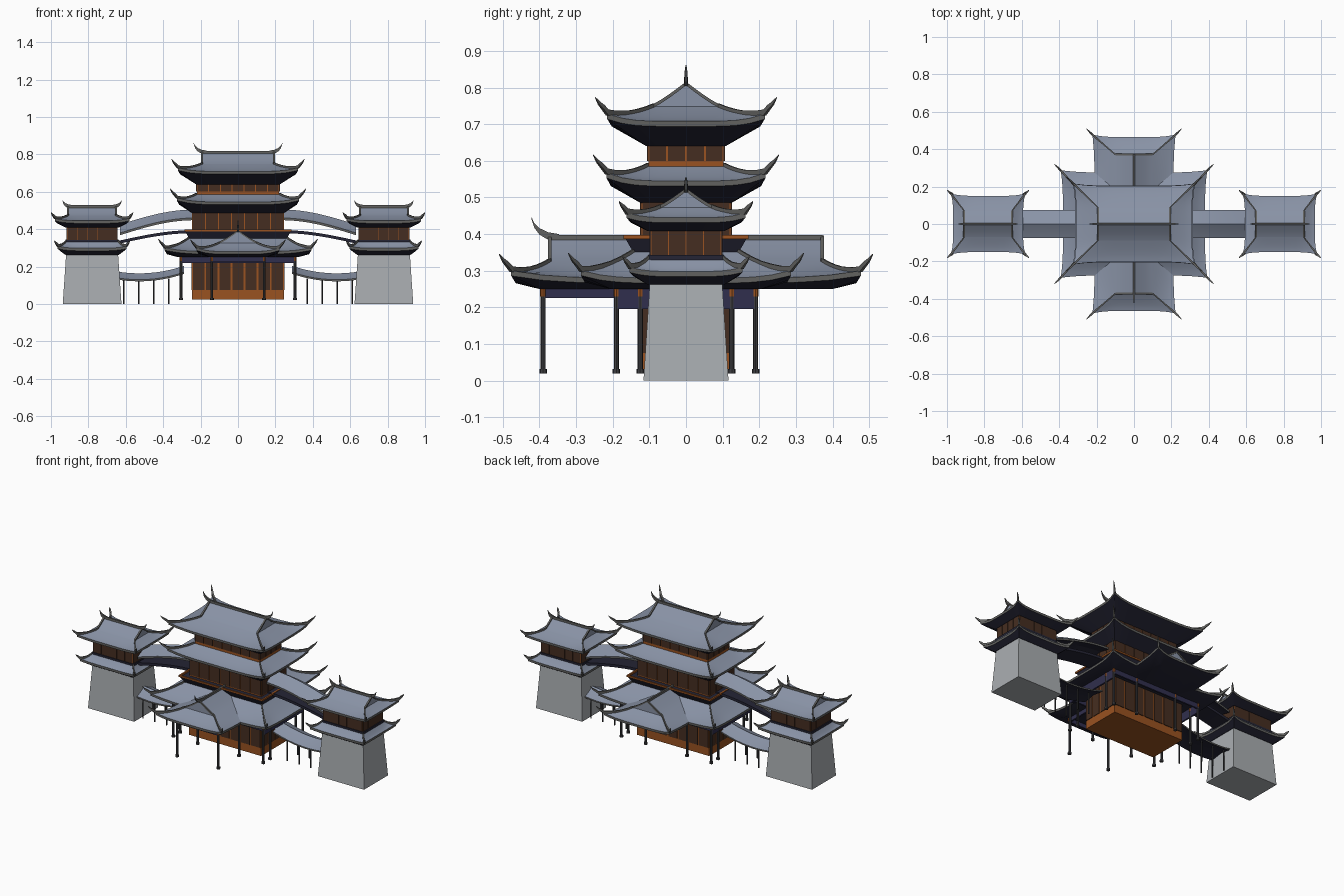
import bpy, math
import bmesh
from mathutils import Vector

if "Cube" in bpy.data.objects:
    bpy.data.objects.remove(bpy.data.objects["Cube"])

def material(name, r, g, b):
    m = bpy.data.materials.new(name)
    m.diffuse_color = (r, g, b, 1)
    m.use_nodes = True
    m.node_tree.nodes["Principled BSDF"].inputs["Base Color"].default_value = m.diffuse_color
    return m

ROOF = material("slate blue tile", 0.25, 0.29, 0.38)
TRIM = material("grey ridge", 0.12, 0.12, 0.115)
SOFFIT = material("dark navy timber", 0.018, 0.018, 0.035)
ORANGE = material("orange timber", 0.32, 0.085, 0.015)
BROWN = material("dark brown lattice", 0.06, 0.027, 0.015)
STONE = material("pale stone", 0.40, 0.42, 0.44)
POST = material("charcoal post", 0.05, 0.05, 0.055)
BEAM = material("indigo beam", 0.03, 0.028, 0.075)
smooth = []

def mesh(name, verts, faces, mats, idx=None, soft=False):
    me = bpy.data.meshes.new(name)
    me.from_pydata([tuple(v) for v in verts], [], faces)
    for m in mats:
        me.materials.append(m)
    if idx:
        for p, i in zip(me.polygons, idx):
            p.material_index = i
    bm = bmesh.new()
    bm.from_mesh(me)
    bmesh.ops.recalc_face_normals(bm, faces=bm.faces)
    bm.to_mesh(me)
    bm.free()
    ob = bpy.data.objects.new(name, me)
    bpy.context.collection.objects.link(ob)
    if soft:
        smooth.append(ob)
    return ob

def frustum(name, cx, cy, z0, z1, bx, by, tx, ty, mat):
    s = [(-1, -1), (1, -1), (1, 1), (-1, 1)]
    v = [(cx + a * bx, cy + b * by, z0) for a, b in s] + [(cx + a * tx, cy + b * ty, z1) for a, b in s]
    f = [(3, 2, 1, 0), (4, 5, 6, 7)] + [(i, (i + 1) % 4, (i + 1) % 4 + 4, i + 4) for i in range(4)]
    return mesh(name, v, f, [mat])

def box(name, cx, cy, z0, z1, hx, hy, mat):
    return frustum(name, cx, cy, z0, z1, hx, hy, hx, hy, mat)

def bar(name, path, w, h, mat, taper=None):
    # rectangular rib swept along a path lying in one vertical plane
    path = [Vector(p) for p in path]
    d = path[-1] - path[0]
    s = Vector((-d.y, d.x, 0)).normalized()
    v, f = [], []
    for i, p in enumerate(path):
        k = taper[i] if taper else 1
        q = p + Vector((0, 0, h * (1 - k) / 2))
        for a, b in ((-1, 0), (1, 0), (1, 1), (-1, 1)):
            v.append(q + s * a * w * k / 2 + Vector((0, 0, b * h * k)))
    n = len(path)
    for i in range(n - 1):
        f += [(4*i + j, 4*i + (j+1) % 4, 4*i + 4 + (j+1) % 4, 4*i + 4 + j) for j in range(4)]
    f += [(3, 2, 1, 0), tuple(4 * n - 4 + j for j in range(4))]
    return mesh(name, v, f, [mat])

def post(name, x, y, z0, z1, r, foot=True):
    def prism(nm, a, b, rad, mat):
        c = [(x + rad * math.cos(t * math.pi / 4), y + rad * math.sin(t * math.pi / 4)) for t in range(8)]
        v = [(p, q, a) for p, q in c] + [(p, q, b) for p, q in c]
        f = [(i, (i+1) % 8, (i+1) % 8 + 8, i + 8) for i in range(8)] + [tuple(range(7, -1, -1)), tuple(range(8, 16))]
        mesh(nm, v, f, [mat])
    prism(name, z0, z1, r, POST)
    if foot:
        prism(name + "_foot", z0, z0 + 0.012, r * 1.5, POST)
        prism(name + "_bracket", z1 - 0.035, z1, r * 1.15, ORANGE)

def roof(name, cx, ex, ey, z0, ix, iy, z1, sx, sy, zs, tip, zr=None, turned=False, horns=(-1, 1), rise=0.045):
    # curved hipped skirt; with zr it also gets a gabled top
    T = (lambda x, y, z: (-y, x, z)) if turned else (lambda x, y, z: (cx + x, y, z))
    N, M, th = 12, 6, 0.014
    def P(a, b, v, dz=0):
        k = max(0, abs(a * b)) ** 5 * (1 - v) ** 2
        hx, hy = ex + (ix - ex) * v + 0.012 * k, ey + (iy - ey) * v + 0.012 * k
        return T(a * hx, b * hy, z0 + (z1 - z0) * v ** 1.3 + tip * 0.4 * k + dz)
    ring = []
    for i in range(N):
        u = -1 + 2 * i / N
        ring.append((u, -1))
    ring += [(1, b) for b in [-1 + 2 * i / N for i in range(N)]]
    ring += [(-a, 1) for a in [-1 + 2 * i / N for i in range(N)]]
    ring += [(-1, -b) for b in [-1 + 2 * i / N for i in range(N)]]
    R = len(ring)
    rows = [[T(a * sx, b * sy, zs) for a, b in ring], [P(a, b, 0, -th) for a, b in ring]]
    rows += [[P(a, b, j / M) for a, b in ring] for j in range(M + 1)]
    f, idx = [], []
    for r in range(len(rows) - 1):
        for i in range(R):
            j = (i + 1) % R
            f.append((r * R + i, r * R + j, r * R + R + j, r * R + R + i))
            idx.append((2, 1)[r] if r < 2 else 0)
    f.append(tuple(range(R)))
    idx.append(2)
    mesh(name, [p for r in rows for p in r], f, [ROOF, TRIM, SOFFIT], idx, True)
    # hip ribs ending in upturned horns
    for a in (-1, 1):
        for b in (-1, 1):
            path = [P(a, b, 1 - j / 6, -0.003) for j in range(7)]
            for o, l in ((0.35, 0.62), (0.7, 0.85), (1, 1.15)):
                path.append(T(a * (ex + 0.012 + tip * 0.65 * o), b * (ey + 0.012 + tip * 0.65 * o), z0 + tip * l))
            bar(name + "_hip", path, 0.010, 0.014, TRIM, [0.7] * 4 + [0.9, 1, 1.15, 1, 0.7, 0.2])
    if zr is None:
        return
    S = [-1 + i / 5 for i in range(11)]
    prof = [(iy * s, z1 + (zr - z1) * (1 - abs(s)) ** 1.15) for s in S]
    v = [T(-ix, y, z) for y, z in prof] + [T(ix, y, z) for y, z in prof]
    f = [(i, i + 1, i + 12, i + 11) for i in range(10)] + [tuple(range(11)), tuple(range(21, 10, -1))]
    mesh(name + "_gable", v, f, [ROOF], None, True)
    for e in (-1, 1):
        for half in (prof[:6], prof[5:]):
            bar(name + "_verge", [T(e * ix, y, z - 0.002) for y, z in half], 0.010, 0.010, TRIM)
    bar(name + "_ridge", [T(-ix, 0, zr - 0.004), T(ix, 0, zr - 0.004)], 0.010, 0.014, TRIM)
    for e in horns:
        path = [T(e * (ix + d * rise), 0, zr - 0.006 + h * rise) for d, h in ((-0.5, 0), (0.1, 0.06), (0.55, 0.3), (0.85, 0.65), (1, 1.05))]
        bar(name + "_ridge_horn", path, 0.010, 0.020, TRIM, [0.8, 1, 0.9, 0.65, 0.25])

def storey(name, cx, hx, hy, z0, z1, sill, nx, ny, gap):
    # orange timber walls with dark lattice plates between posts
    box(name, cx, 0, z0, z1, hx, hy, ORANGE)
    for s in (-1, 1):
        for n, half, face in ((nx, hx, 0), (ny, hy, 1)):
            w = 2 * half / n
            for i in range(n):
                c = -half + w * (i + 0.5)
                if face == 0:
                    box(name + "_panel", cx + c, s * hy, z0 + sill, z1, w / 2 - gap, 0.004, BROWN)
                else:
                    box(name + "_panel", cx + s * hx, c, z0 + sill, z1, 0.004, w / 2 - gap, BROWN)

def sweep(name, prof, x0, x1, zf, mats, pick):
    # closed y-z profile swept along x, following height zf(t)
    n, K = 12, len(prof)
    v = [(x0 + (x1 - x0) * i / n, y, z + zf(i / n)) for i in range(n + 1) for y, z in prof]
    f, idx = [], []
    for i in range(n):
        for j in range(K):
            f.append((i * K + j, i * K + (j+1) % K, i * K + K + (j+1) % K, i * K + K + j))
            idx.append(pick(j))
    f += [tuple(range(K)), tuple(n * K + j for j in range(K))]
    mesh(name, v, f, mats, idx + [1, 1], True)

# central hall storeys
storey("ground_floor", 0, 0.245, 0.125, 0.025, 0.26, 0.05, 7, 4, 0.005)
storey("middle_floor", 0, 0.243, 0.122, 0.36, 0.50, 0.035, 7, 4, 0.003)
storey("top_floor", 0, 0.22, 0.103, 0.57, 0.66, 0.03, 7, 4, 0.003)
frustum("balcony", 0, 0, 0.335, 0.387, 0.255, 0.135, 0.28, 0.165, SOFFIT)
for s in (-1, 1):
    box("balcony_rail", 0, s * 0.165, 0.387, 0.397, 0.285, 0.005, ORANGE)
    box("balcony_rail", s * 0.28, 0, 0.387, 0.397, 0.005, 0.17, ORANGE)

# central hall roofs
roof("lower_roof", 0, 0.38, 0.275, 0.28, 0.25, 0.13, 0.36, 0.32, 0.205, 0.25, 0.052)
roof("porch_roof", 0, 0.465, 0.21, 0.28, 0.372, 0.10, 0.325, 0.40, 0.15, 0.25, 0.05, 0.388, True, (-1,), 0.05)
roof("middle_roof", 0, 0.315, 0.205, 0.545, 0.222, 0.105, 0.585, 0.245, 0.124, 0.485, 0.055)
roof("top_roof", 0, 0.31, 0.203, 0.708, 0.192, 0.088, 0.748, 0.225, 0.108, 0.64, 0.05, 0.808)

# columns and tie beams
for x in (-0.305, -0.14, 0.14, 0.305):
    for y in (-0.19, 0.19):
        post("hall_column", x, y, 0.02, 0.265, 0.007)
for s in (-1, 1):
    for y in (-0.125, 0.125):
        post("side_column", s * 0.305, y, 0.02, 0.265, 0.007)
    post("porch_column", s * 0.14, -0.39, 0.02, 0.265, 0.007)
    box("porch_beam", s * 0.14, -0.29, 0.225, 0.252, 0.005, 0.10, BEAM)
    box("side_beam", s * 0.305, 0, 0.195, 0.252, 0.005, 0.19, BEAM)
    box("long_beam", 0, s * 0.19, 0.22, 0.252, 0.305, 0.005, BEAM)
box("porch_front_beam", 0, -0.39, 0.225, 0.252, 0.14, 0.005, BEAM)

# side towers, bridges and galleries
for s in (-1, 1):
    c = s * 0.78
    frustum("tower_base", c, 0, 0, 0.28, 0.157, 0.116, 0.138, 0.098, STONE)
    roof("tower_lower_roof", c, 0.172, 0.142, 0.298, 0.138, 0.10, 0.335, 0.142, 0.105, 0.262, 0.028)
    storey("tower_room", c, 0.133, 0.095, 0.33, 0.43, 0.01, 5, 4, 0.001)
    box("tower_sill", c, 0, 0.328, 0.343, 0.142, 0.103, SOFFIT)
    roof("tower_top_roof", c, 0.187, 0.15, 0.445, 0.128, 0.07, 0.472, 0.142, 0.104, 0.408, 0.032, 0.518, False, (-1, 1), 0.03)

    cover = [(-0.075, 0), (-0.04, 0.018), (0, 0.045), (0.04, 0.018), (0.075, 0), (0.075, -0.012), (0, 0.005), (-0.075, -0.012)]
    under = lambda j: 0 if j < 4 else (2 if j in (4, 7) else 1)
    deck = [(-0.06, 0), (0.06, 0), (0.06, -0.016), (-0.06, -0.016)]
    mats = [ROOF, SOFFIT, TRIM]
    sweep("bridge_roof", cover, s * 0.63, s * 0.23, lambda t: 0.38 + 0.08 * math.sin(t * math.pi / 2), mats, under)
    sweep("bridge_deck", deck, s * 0.65, s * 0.23, lambda t: 0.335 + 0.06 * math.sin(t * math.pi / 2), mats, lambda j: 1)
    sweep("gallery_roof", [(y, z * 0.75) for y, z in cover], s * 0.65, s * 0.29,
          lambda t: 0.122 + 0.09 * (t - 0.45) ** 2 + 0.02 * t, mats, under)
    for x in (0.61, 0.53, 0.45, 0.37):
        for y in (-0.05, 0.05):
            post("gallery_post", s * x, y, 0, 0.135, 0.004, False)

bpy.ops.object.select_all(action='DESELECT')
for ob in smooth:
    ob.select_set(True)
bpy.context.view_layer.objects.active = smooth[0]
bpy.ops.object.shade_smooth_by_angle(angle=math.radians(25))
